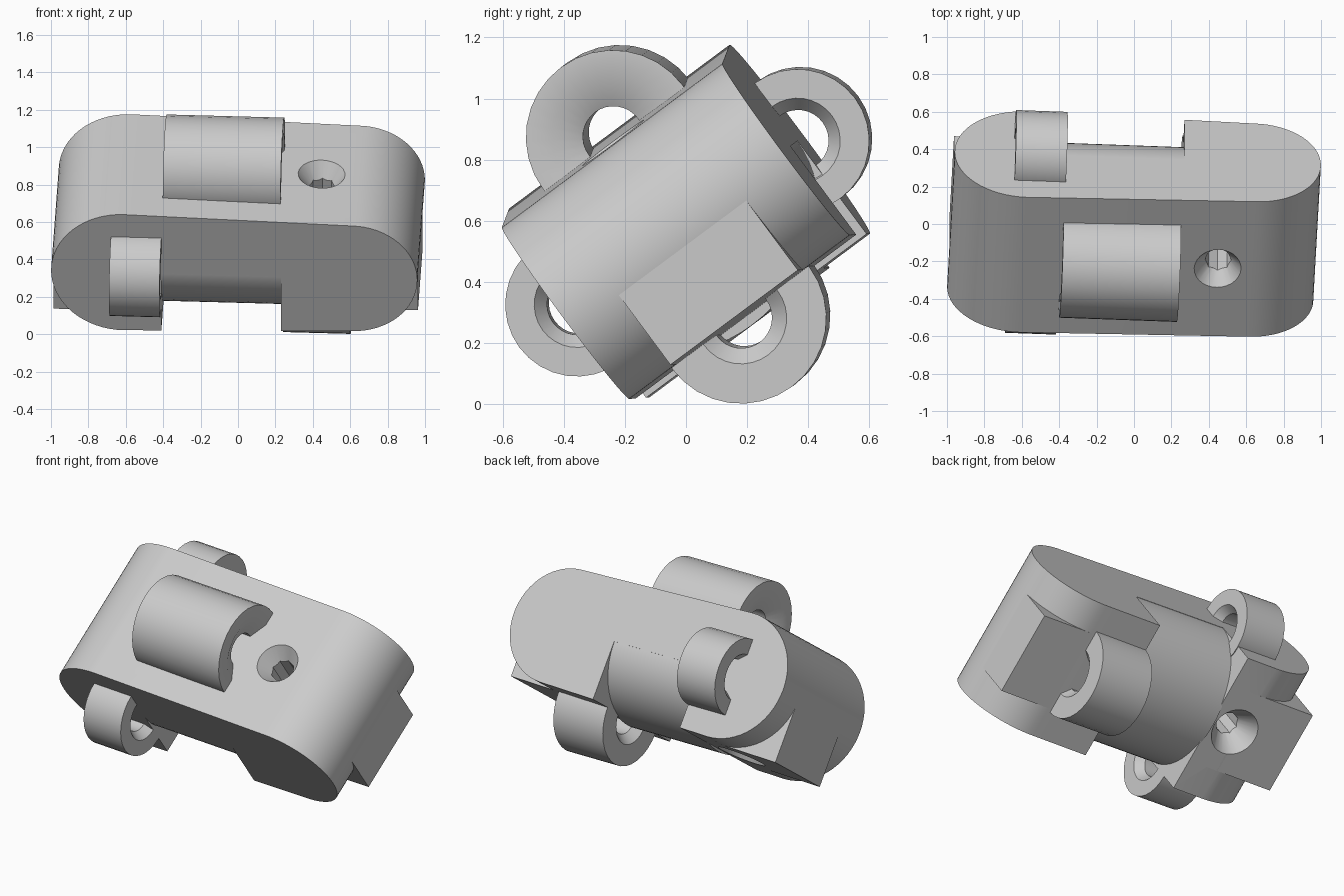
import bpy, bmesh
from math import sin, cos, pi, radians, atan2
from mathutils import Matrix, Vector

cube = bpy.data.objects.get("Cube")
if cube:
    bpy.data.objects.remove(cube, do_unlink=True)

grey = bpy.data.materials.new("plain_grey")
grey.use_nodes = True
grey.diffuse_color = (0.6, 0.6, 0.6, 1)
grey.node_tree.nodes["Principled BSDF"].inputs["Base Color"].default_value = (0.6, 0.6, 0.6, 1)

# Whole block leans back about its length and is turned slightly
POSE = (Matrix.Translation((0, -0.01, 0.583))
        @ Matrix.Rotation(radians(36.6), 4, 'X') @ Matrix.Rotation(-0.045, 4, 'Z'))

HALF_DEPTH = 0.45
NOTCH = (-0.39, 0.25)
LEFT_C, LEFT_R = -0.595, 0.385
RIGHT_C, RIGHT_R = 0.63, 0.35


def finish(name, bm):
    bmesh.ops.recalc_face_normals(bm, faces=bm.faces)
    me = bpy.data.meshes.new(name)
    bm.to_mesh(me)
    bm.free()
    me.materials.append(grey)
    ob = bpy.data.objects.new(name, me)
    bpy.context.collection.objects.link(ob)
    ob.matrix_world = POSE
    return ob


def extrude_profile(name, points, vec):
    bm = bmesh.new()
    face = bm.faces.new([bm.verts.new(p) for p in points])
    out = bmesh.ops.extrude_face_region(bm, geom=[face])
    moved = [v for v in out["geom"] if isinstance(v, bmesh.types.BMVert)]
    bmesh.ops.translate(bm, verts=moved, vec=vec)
    return finish(name, bm)


def slab(name, points, half):
    """Profile in length and height, extruded through the depth."""
    return extrude_profile(name, [(x, -half, z) for x, z in points], (0, 2 * half, 0))


def select(ob):
    bpy.ops.object.select_all(action='DESELECT')
    ob.select_set(True)
    bpy.context.view_layer.objects.active = ob


def cut(ob, *cutters):
    select(ob)
    for c in cutters:
        mod = ob.modifiers.new("cut", 'BOOLEAN')
        mod.operation, mod.solver, mod.object = 'DIFFERENCE', 'EXACT', c
        bpy.ops.object.modifier_apply(modifier=mod.name)


def hinge_ring(name, start, end, y, z, outer, sink, bore=0.1, segments=32):
    """Tube along the length with a countersunk bore at both ends."""
    loop = [(start, outer), (end, outer), (end, sink), (end - 0.05, bore),
            (start + 0.05, bore), (start, sink)]
    bm = bmesh.new()
    rings = []
    for i in range(segments):
        a = 2 * pi * i / segments
        rings.append([bm.verts.new((x, y + r * cos(a), z + r * sin(a))) for x, r in loop])
    n = len(loop)
    for i, ring in enumerate(rings):
        nxt = rings[(i + 1) % segments]
        for j in range(n):
            k = (j + 1) % n
            bm.faces.new((ring[j], ring[k], nxt[k], nxt[j]))
    return finish(name, bm)


def screw_cutters(x, side):
    """Countersink cone plus a faceted shaft; side is up (1) or down (-1)."""
    made = []
    for sides, r_in, r_out, lo, hi in ((28, 0.065, 0.15, 0.27, 0.39), (8, 0.07, 0.07, 0.08, 0.45)):
        bm = bmesh.new()
        place = (Matrix.Rotation(0 if side > 0 else pi, 4, 'X')
                 @ Matrix.Translation((0, 0, (lo + hi) / 2)))
        bmesh.ops.create_cone(bm, cap_ends=True, segments=sides, radius1=r_in, radius2=r_out,
                              depth=hi - lo, matrix=Matrix.Translation((x, 0, 0)) @ place)
        ob = finish("screw_cutter", bm)
        ob.hide_render = True
        made.append(ob)
    return made


# Main body: tapered block with rounded ends
STEPS = 32
outline = []
for centre, radius, first in ((RIGHT_C, RIGHT_R, -pi / 2), (LEFT_C, LEFT_R, pi / 2)):
    for i in range(STEPS + 1):
        a = first + pi * i / STEPS
        outline.append((centre + radius * cos(a), radius * sin(a)))
body = slab("body", outline, HALF_DEPTH)

# Notch across the underside
a, b = NOTCH
notch = slab("notch_cutter", [(a, 0), (b, 0), (b, -0.6), (a, -0.6)], 0.7)
notch.hide_render = True
cut(body, notch)

# Barrel that fills the notch with a rounded underside
barrel = extrude_profile(
    "barrel",
    [(a - 0.01, 0.448 * cos(2 * pi * i / 64), 0.395 * sin(2 * pi * i / 64) * (1 if i > 32 else 0.6))
     for i in range(64)],
    (b - a + 0.02, 0, 0))


# Square feet under both ends, following the taper
def floor(x):
    t = (x - LEFT_C) / (RIGHT_C - LEFT_C)
    return -(LEFT_R + t * (RIGHT_R - LEFT_R))


feet = []
for name, x0, x1 in (("right_foot", -0.975, a), ("left_foot", b, 0.975)):
    feet.append(slab(name, [(x0, 0), (x1, 0), (x1, floor(x1)), (x0, floor(x0))], 0.26))

# Screw holes, one on top and one below
top_cut = screw_cutters(0.45, 1)
low_cut = screw_cutters(-0.56, -1)
cut(body, *top_cut, *low_cut)
cut(feet[0], *low_cut)
for c in (notch, *top_cut, *low_cut):
    bpy.data.objects.remove(c, do_unlink=True)

# Hinge rings on four faces
rings = [
    hinge_ring("top_ring", -0.39, 0.24, 0, 0.37, 0.285, 0.2),
    hinge_ring("bottom_ring", 0.25, 0.61, 0, -0.355, 0.28, 0.15),
    hinge_ring("front_ring", -0.66, -0.39, -HALF_DEPTH, 0, 0.235, 0.14),
    hinge_ring("back_ring", -0.66, -0.385, HALF_DEPTH, 0, 0.235, 0.14),
]

for ob in (body, barrel, *feet, *rings):
    select(ob)
    bpy.ops.object.shade_smooth_by_angle(angle=radians(30))
